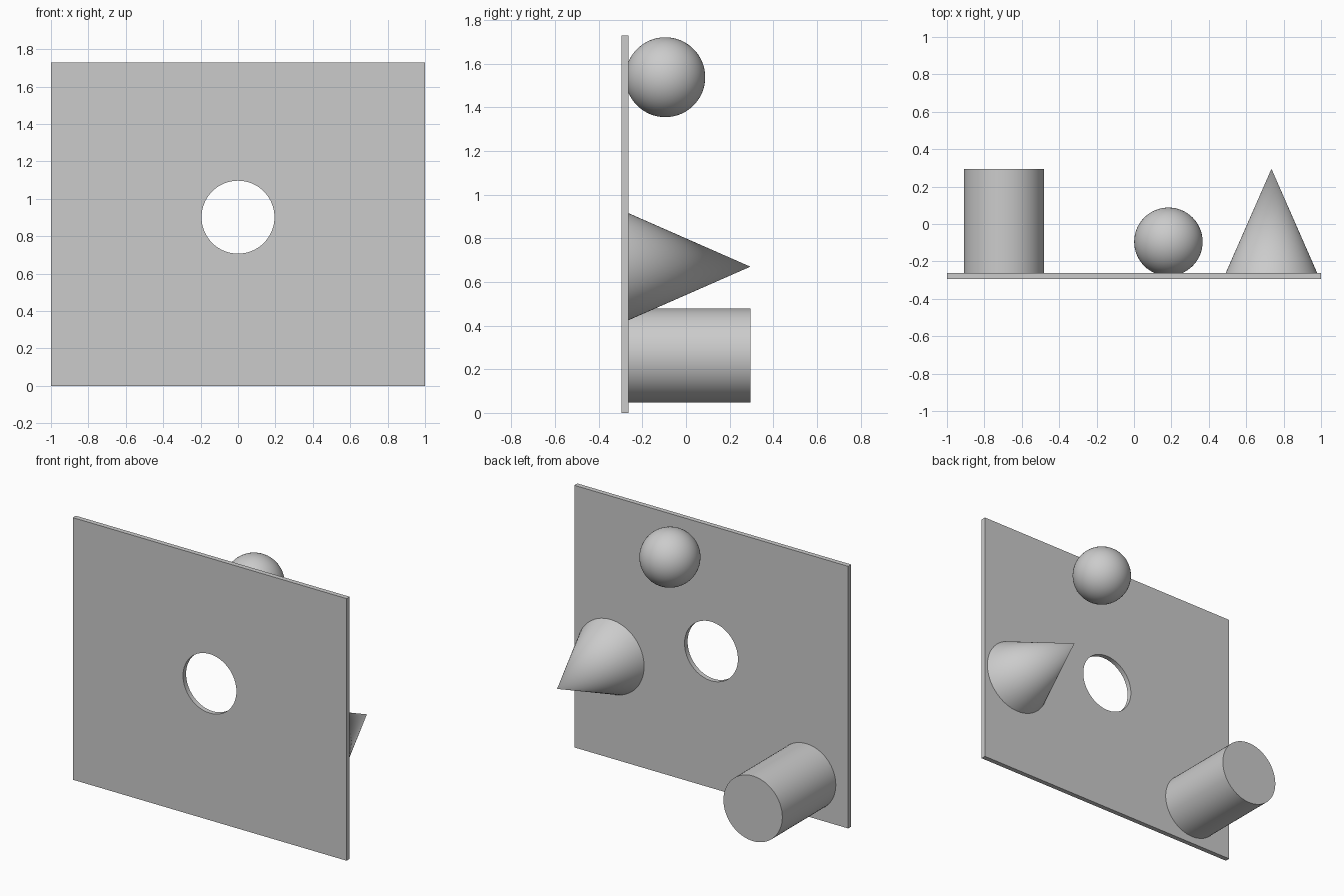
import bpy
from math import radians

default_cube = bpy.data.objects.get("Cube")
if default_cube:
    bpy.data.objects.remove(default_cube, do_unlink=True)

# One plain grey for everything
grey = bpy.data.materials.new("light_grey")
grey.use_nodes = True
colour = (0.6, 0.6, 0.6, 1)
grey.diffuse_color = colour
grey.node_tree.nodes["Principled BSDF"].inputs["Base Color"].default_value = colour

FRONT, JOIN, BACK = -0.295, -0.263, 0.295
HEIGHT = 1.73
TO_BACK = (radians(-90), 0, 0)  # turns a primitive's z axis towards +y


def finish(name, smooth=True):
    ob = bpy.context.object
    ob.name = name
    ob.data.materials.clear()
    ob.data.materials.append(grey)
    if smooth:
        bpy.ops.object.shade_smooth_by_angle(angle=radians(30))
    return ob


def peg(name, x, z, start, end, r_base, r_tip):
    """Round peg or cone running along y."""
    bpy.ops.mesh.primitive_cone_add(
        vertices=64, radius1=r_base, radius2=r_tip, depth=end - start,
        location=(x, (start + end) / 2, z), rotation=TO_BACK)
    return finish(name)


# Upright plate with a round hole through it
bpy.ops.mesh.primitive_cube_add(size=1, location=(0, (FRONT + JOIN) / 2, HEIGHT / 2))
plate = bpy.context.object
plate.scale = (2, JOIN - FRONT, HEIGHT)
bpy.ops.object.transform_apply(location=False, rotation=False, scale=True)
finish("plate", smooth=False)

cutter = peg("hole_cutter", 0, 0.902, FRONT - 0.1, JOIN + 0.1, 0.195, 0.195)
cutter.hide_render = True
cut = plate.modifiers.new("hole", "BOOLEAN")
cut.operation = "DIFFERENCE"
cut.solver = "EXACT"
cut.object = cutter
bpy.ops.object.select_all(action="DESELECT")
plate.select_set(True)
bpy.context.view_layer.objects.active = plate
bpy.ops.object.modifier_apply(modifier=cut.name)
bpy.data.objects.remove(cutter, do_unlink=True)
finish("plate")

# Shapes standing out from the back of the plate
peg("cylinder", -0.695, 0.263, JOIN, BACK, 0.215, 0.215)
peg("cone", 0.735, 0.67, JOIN, BACK, 0.245, 0)

bpy.ops.mesh.primitive_uv_sphere_add(
    segments=64, ring_count=32, radius=0.183, location=(0.184, -0.095, 1.538),
    rotation=TO_BACK)
finish("ball")
